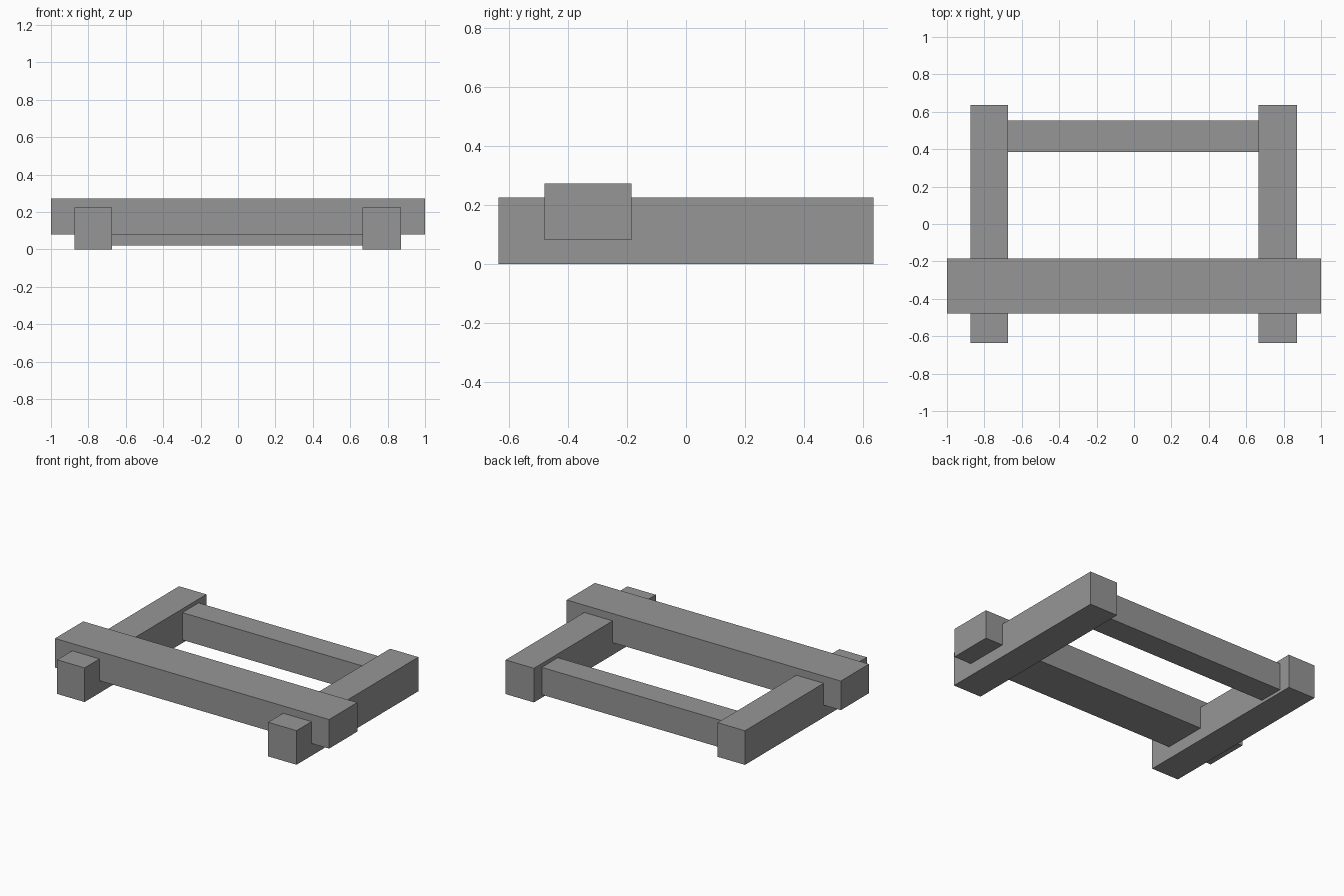
import bpy
import bmesh
from mathutils import Vector

cube = bpy.data.objects.get("Cube")
if cube:
    bpy.data.objects.remove(cube, do_unlink=True)

# Single plain grey for the whole frame
grey = bpy.data.materials.new("plain_grey")
grey.use_nodes = True
colour = (0.305, 0.305, 0.305, 1)
grey.diffuse_color = colour
grey.node_tree.nodes["Principled BSDF"].inputs["Base Color"].default_value = colour


def beam(name, low, high):
    """Square-edged beam between two opposite corners."""
    low, high = Vector(low), Vector(high)
    bm = bmesh.new()
    bmesh.ops.create_cube(bm, size=1)
    bmesh.ops.scale(bm, vec=high - low, verts=bm.verts)
    bmesh.ops.translate(bm, vec=(low + high) / 2, verts=bm.verts)
    mesh = bpy.data.meshes.new(name)
    bm.to_mesh(mesh)
    bm.free()
    mesh.materials.append(grey)
    obj = bpy.data.objects.new(name, mesh)
    bpy.context.collection.objects.link(obj)
    return obj


# Side rails resting on the ground
beam("right_rail", (-0.875, -0.635, 0), (-0.675, 0.635, 0.225))
beam("left_rail", (0.665, -0.635, 0), (0.872, 0.635, 0.225))

# Wide front beam let into the rails, overhanging both sides
beam("front_crossbeam", (-1, -0.479, 0.081), (1, -0.185, 0.273))

# Thin rear bar between the rails
beam("rear_crossbar", (-0.675, 0.385, 0.02), (0.665, 0.553, 0.2))
